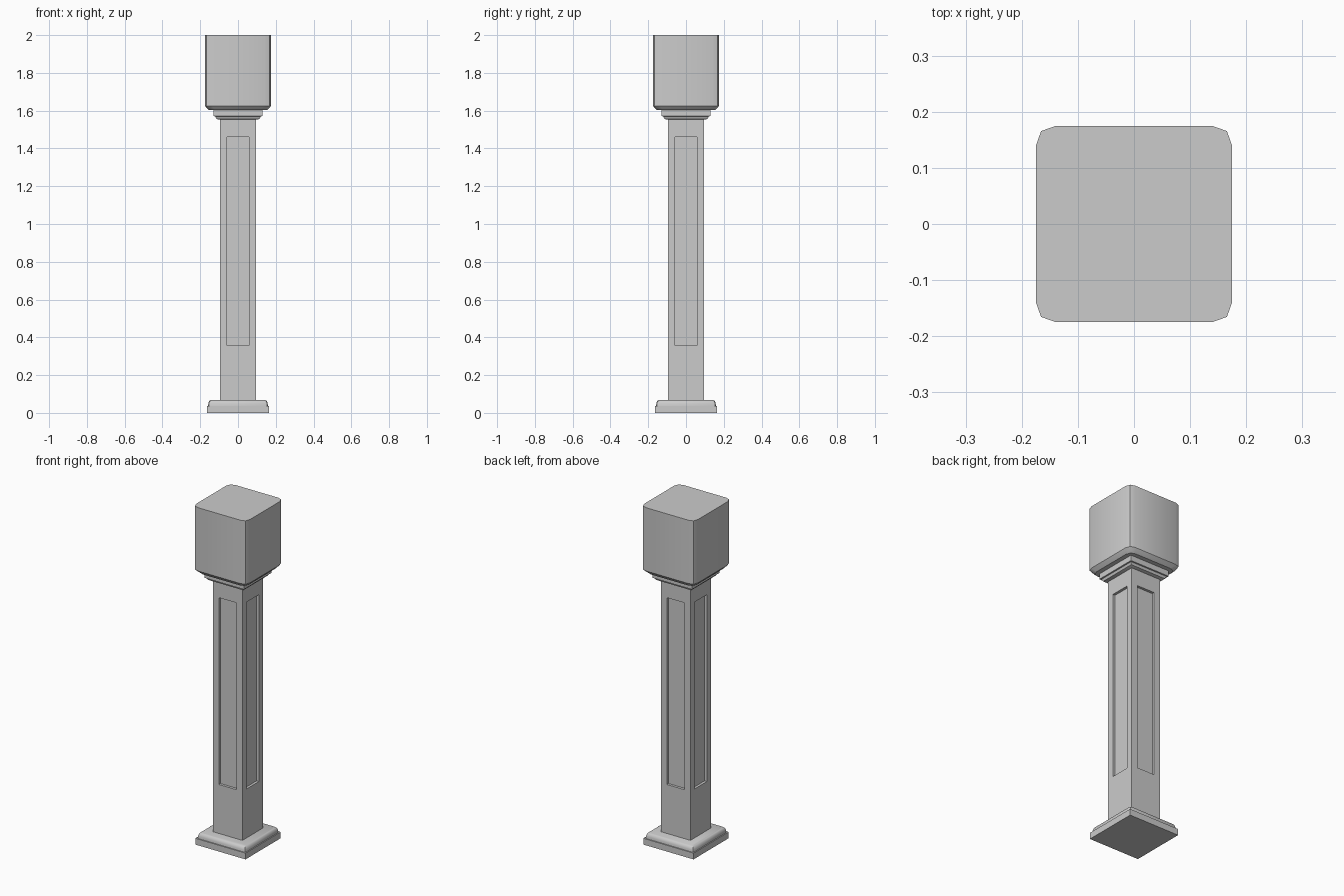
import bpy, bmesh, math
from mathutils import Vector

if "Cube" in bpy.data.objects:
    bpy.data.objects.remove(bpy.data.objects["Cube"])


def finish(name, bm):
    bmesh.ops.recalc_face_normals(bm, faces=bm.faces[:])
    me = bpy.data.meshes.new(name)
    bm.to_mesh(me)
    bm.free()
    ob = bpy.data.objects.new(name, me)
    bpy.context.collection.objects.link(ob)
    bpy.ops.object.select_all(action='DESELECT')
    ob.select_set(True)
    bpy.context.view_layer.objects.active = ob
    bpy.ops.object.shade_smooth_by_angle(angle=math.radians(35))
    return ob


def outline(h, r):
    """Square of half width h, corners cut in two segments of size r."""
    if r == 0:
        corner = [(h, h)]
    else:
        m = h - 0.26 * r
        corner = [(h, h - r), (m, m), (h - r, h)]
    pts = []
    for _ in range(4):
        pts += corner
        corner = [(-y, x) for x, y in corner]
    return pts


def moulding(name, profile, r=0.0):
    """Stack square outlines following a (half width, height) profile."""
    bm = bmesh.new()
    rings = [[bm.verts.new((x, y, z)) for x, y in outline(h, r)] for h, z in profile]
    n = len(rings[0])
    for a, b in zip(rings, rings[1:]):
        for i in range(n):
            j = (i + 1) % n
            bm.faces.new((a[i], a[j], b[j], b[i]))
    bm.faces.new(rings[0][::-1])
    bm.faces.new(rings[-1])
    return finish(name, bm)


# Base: square slab and a rounded moulding on top
moulding("base_slab", [(0.164, 0), (0.164, 0.037)])
moulding("base_moulding", [(0.158, 0.037), (0.157, 0.05), (0.153, 0.062), (0.145, 0.068)], 0.012)

# Shaft with a sunk panel on each of the four sides
half, z0, z1 = 0.096, 0.06, 1.56
bm = bmesh.new()
bmesh.ops.create_cube(bm, size=1)
for v in bm.verts:
    v.co = Vector((v.co.x * 2 * half, v.co.y * 2 * half, z1 if v.co.z > 0 else z0))
bm.normal_update()
sides = [f for f in bm.faces if abs(f.normal.z) < 0.5]
bmesh.ops.inset_individual(bm, faces=sides, thickness=0.054)
for f in sides:
    mid = f.calc_center_median().z
    for v in f.verts:
        v.co.z = 1.46 if v.co.z > mid else 0.357
bm.normal_update()
bmesh.ops.inset_individual(bm, faces=sides, thickness=0.0, depth=-0.015)
finish("shaft", bm)

# Collar under the head
moulding("collar", [(0.105, 1.553), (0.115, 1.557), (0.121, 1.57), (0.129, 1.571), (0.129, 1.605)])

# Head block with softened corners and lower edge
moulding("head", [(0.155, 1.603), (0.166, 1.614), (0.175, 1.626), (0.175, 2.0)], 0.036)
